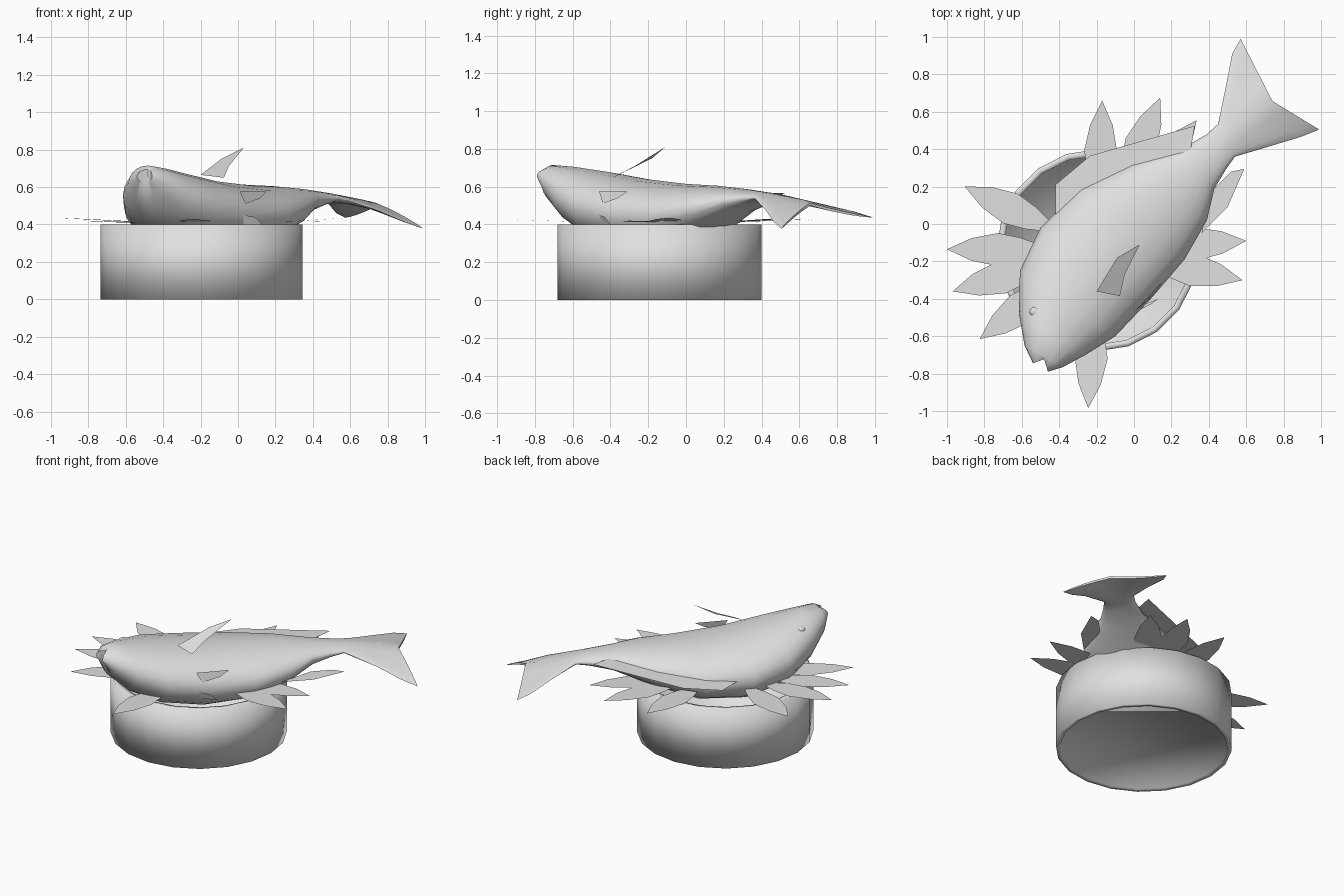
import bpy, bmesh, math
from mathutils import Vector, Matrix

default_cube = bpy.data.objects.get("Cube")
if default_cube:
    bpy.data.objects.remove(default_cube, do_unlink=True)

grey = bpy.data.materials.new("clay_grey")
grey.use_nodes = True
grey.diffuse_color = (0.75, 0.75, 0.75, 1)
grey.node_tree.nodes["Principled BSDF"].inputs["Base Color"].default_value = grey.diffuse_color


def add_object(name, verts, faces, smooth=False, sharp_angle=None):
    """Make a mesh object with outward normals and the grey material."""
    mesh = bpy.data.meshes.new(name)
    mesh.from_pydata([tuple(v) for v in verts], [], faces)
    bm = bmesh.new()
    bm.from_mesh(mesh)
    bmesh.ops.recalc_face_normals(bm, faces=bm.faces)
    bm.to_mesh(mesh)
    bm.free()
    mesh.materials.append(grey)
    for polygon in mesh.polygons:
        polygon.use_smooth = smooth
    if sharp_angle:
        mesh.set_sharp_from_angle(angle=math.radians(sharp_angle))
    obj = bpy.data.objects.new(name, mesh)
    bpy.context.collection.objects.link(obj)
    return obj


def bridge_rings(ring_count, sides):
    """Quads joining consecutive closed rings of vertices."""
    faces = []
    for r in range(ring_count - 1):
        for i in range(sides):
            j = (i + 1) % sides
            faces.append((r * sides + i, r * sides + j,
                          (r + 1) * sides + j, (r + 1) * sides + i))
    return faces


# Bowl: one lathed wall with a foot, rim and recessed floor
centre = Vector((-0.195, -0.14, 0))
sides = 20
profile = [(0.51, 0.01), (0.515, 0), (0.54, 0), (0.54, 0.4), (0.505, 0.4), (0.5, 0.05)]
bowl_verts = []
for radius, height in profile:
    for i in range(sides):
        a = math.tau * i / sides
        bowl_verts.append(centre + Vector((radius * math.cos(a), radius * math.sin(a), height)))
bowl_faces = bridge_rings(len(profile), sides)
last = (len(profile) - 1) * sides
bowl_faces.append(tuple(range(sides)))
bowl_faces.append(tuple(range(last, last + sides)))
add_object("bowl", bowl_verts, bowl_faces, smooth=True)

# Fish body: left edge, right edge, underside height, upper height
stations = [
    ((-0.54, -0.745), (-0.46, -0.79), 0.62, 0.695),
    ((-0.585, -0.65), (-0.38, -0.765), 0.53, 0.715),
    ((-0.615, -0.48), (-0.26, -0.7), 0.41, 0.705),
    ((-0.61, -0.25), (-0.1, -0.6), 0.31, 0.68),
    ((-0.5, -0.02), (0.09, -0.4), 0.26, 0.64),
    ((-0.29, 0.19), (0.27, -0.19), 0.28, 0.615),
    ((-0.02, 0.32), (0.39, 0.02), 0.37, 0.605),
    ((0.25, 0.4), (0.43, 0.19), 0.46, 0.59),
    ((0.39, 0.48), (0.49, 0.29), 0.5, 0.575),
    ((0.45, 0.535), (0.54, 0.36), 0.52, 0.565),
    ((0.49, 0.73), (0.74, 0.42), 0.515, 0.545),
    ((0.525, 0.91), (0.89, 0.465), 0.505, 0.53),
    ((0.57, 0.99), (0.99, 0.505), 0.5, 0.515),
]
# Mouth slit and tail fork pull the middle of the end rings inward
notches = {0: Vector((0.02, 0.045)), 10: Vector((-0.01, -0.02)),
           11: Vector((-0.03, -0.06)), 12: Vector((-0.04, -0.09))}
# Tail lobes hang down, the right one further
droops = {10: 0.04, 11: 0.08, 12: 0.1}
ring = 20
fish_verts = []
for index, (left, right, low, high) in enumerate(stations):
    middle = (Vector(left) + Vector(right)) / 2
    half = (Vector(right) - Vector(left)) / 2
    notch = notches.get(index, Vector((0, 0)))
    droop = droops.get(index, 0)
    for i in range(ring):
        a = math.tau * i / ring
        u = math.cos(a)
        point = middle + half * u + notch * (1 - abs(u))
        sag = droop * abs(u) * (1 + 0.3 * u)
        z = (low + high) / 2 + (high - low) / 2 * math.sin(a) - sag
        fish_verts.append((point.x, point.y, z))
fish_faces = bridge_rings(len(stations), ring)
for start in (0, (len(stations) - 1) * ring):
    for i in range(ring // 2):
        loop = [i, i + 1, ring - i - 1, (ring - i) % ring]
        fish_faces.append(tuple(start + k for k in dict.fromkeys(loop)))
add_object("fish_body", fish_verts, fish_faces, smooth=True, sharp_angle=60)

# Eyes: flattened bumps on both flanks
for name, height in (("upper_eye", 0.655), ("lower_eye", 0.445)):
    bm = bmesh.new()
    place = Matrix.Translation((-0.53, -0.47, height)) @ Matrix.Diagonal((1, 1, 0.6, 1))
    bmesh.ops.create_uvsphere(bm, u_segments=12, v_segments=8, radius=0.028, matrix=place)
    mesh = bpy.data.meshes.new(name)
    bm.to_mesh(mesh)
    bm.free()
    mesh.materials.append(grey)
    for polygon in mesh.polygons:
        polygon.use_smooth = True
    bpy.context.collection.objects.link(bpy.data.objects.new(name, mesh))

# Fins: single flat sheets
fins = {
    "pectoral_fin": [(-0.2, -0.36, 0.665), (-0.09, -0.18, 0.75), (0.03, -0.11, 0.81),
                     (-0.05, -0.27, 0.71), (-0.075, -0.385, 0.65)],
    "upper_pelvic_fin": [(0.01, -0.46, 0.575), (0.15, -0.31, 0.575),
                         (0.12, -0.36, 0.54), (0.04, -0.44, 0.51)],
    "lower_pelvic_fin": [(0, -0.45, 0.4), (0.03, -0.46, 0.45),
                         (0.09, -0.43, 0.44), (0.13, -0.4, 0.4)],
    "dorsal_fin": [(-0.42, 0.02), (-0.42, 0.21), (-0.235, 0.365), (0.325, 0.525),
                   (0.3, 0.38), (-0.05, 0.27)],
    "anal_fin": [(0.36, -0.05), (0.5, 0.09), (0.59, 0.295), (0.52, 0.28), (0.42, 0.18)],
}
for name, outline in fins.items():
    if name == "dorsal_fin":
        outline = [(x, y, 0.525 + 0.13 * x) for x, y in outline]
    elif name == "anal_fin":
        outline = [(x, y, 0.45) for x, y in outline]
    add_object(name, outline, [tuple(range(len(outline)))])

# Leaves: pointed sheets fanning out over the rim
leaf_tips = [(-0.17, 0.66), (0.14, 0.675), (0.335, 0.555), (-0.905, 0.2), (-1, -0.135),
             (-0.97, -0.36), (-0.825, -0.615), (-0.245, -0.985), (0.6, -0.09), (0.58, -0.3)]
half_widths = [(0, 0.02), (0.25, 0.065), (0.48, 0.088), (0.75, 0.06)]
for number, tip in enumerate(leaf_tips):
    tip = Vector((*tip, 0.42 + 0.008 * (number % 3)))
    outward = Vector((tip.x - centre.x, tip.y - centre.y, 0)).normalized()
    across = Vector((-outward.y, outward.x, 0))
    base = tip - outward * 0.52
    base.z = 0.405 + 0.006 * (number % 2)
    spine = [(base.lerp(tip, t), across * w) for t, w in half_widths]
    outline = [p + w for p, w in spine] + [tip] + [p - w for p, w in reversed(spine)]
    add_object(f"leaf_{number + 1}", outline, [tuple(range(len(outline)))])
